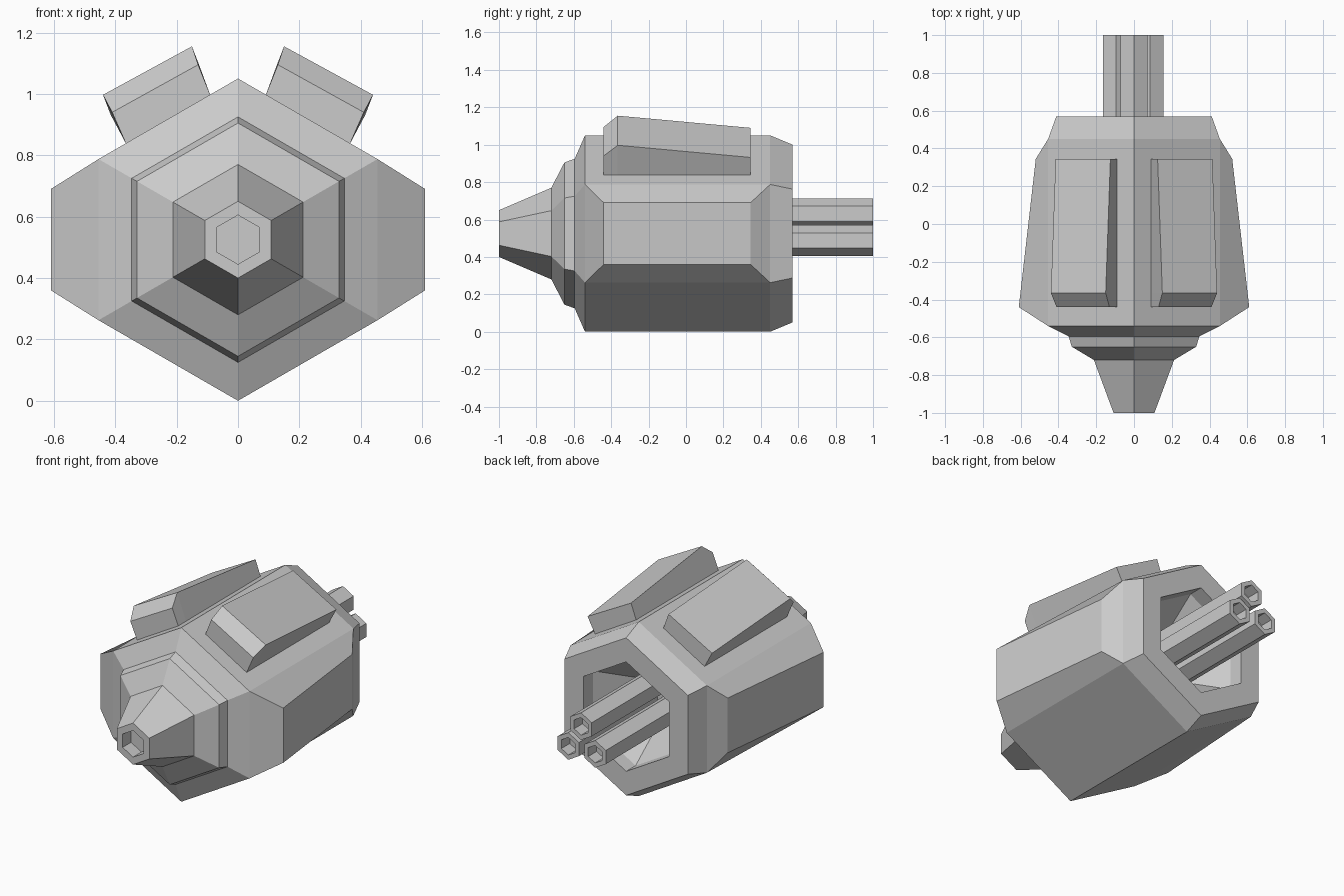
import bpy, bmesh
from math import sin, cos, pi
from mathutils import Vector

cube = bpy.data.objects.get("Cube")
if cube:
    bpy.data.objects.remove(cube, do_unlink=True)

grey = bpy.data.materials.new("light_grey")
grey.use_nodes = True
grey.diffuse_color = (0.6, 0.6, 0.6, 1)
grey.node_tree.nodes["Principled BSDF"].inputs["Base Color"].default_value = (0.6, 0.6, 0.6, 1)

AXIS_Z = 0.525


def finish(bm, name):
    bmesh.ops.recalc_face_normals(bm, faces=bm.faces)
    mesh = bpy.data.meshes.new(name)
    bm.to_mesh(mesh)
    bm.free()
    mesh.materials.append(grey)
    obj = bpy.data.objects.new(name, mesh)
    bpy.context.collection.objects.link(obj)
    return obj


def hex_loft(stations, cx, cz):
    """Skin hexagonal rings, given as (y, radius), and cap both ends."""
    bm = bmesh.new()
    rings = []
    for y, r in stations:
        rings.append([bm.verts.new((cx + r * sin(k * pi / 3), y, cz + r * cos(k * pi / 3)))
                      for k in range(6)])
    for a, b in zip(rings, rings[1:]):
        for k in range(6):
            n = (k + 1) % 6
            bm.faces.new((a[k], a[n], b[n], b[k]))
    bm.faces.new(rings[0])
    bm.faces.new(rings[-1])
    bmesh.ops.recalc_face_normals(bm, faces=bm.faces)
    return bm


# Hull: nose socket, stepped nose, main barrel, rear frame and rear cavity
HULL = [(-0.92, 0.08), (-1, 0.08), (-1, 0.125), (-0.72, 0.245), (-0.65, 0.38),
        (-0.595, 0.4), (-0.54, 0.525), (0.45, 0.525), (0.57, 0.475),
        (0.57, 0.33), (0.48, 0.33), (0.25, 0.15)]
hull = hex_loft(HULL, 0, AXIS_Z)

# Side bulges: inset the long side faces and push them out, wider at the front
hull.faces.ensure_lookup_table()
sides = [f for f in hull.faces
         if abs(f.normal.x) > 0.95 and f.calc_area() > 0.4]
bmesh.ops.inset_individual(hull, faces=sides, thickness=0.1)
for face in sides:
    for v in face.verts:
        front = v.co.y < 0
        out = 0.61 if front else 0.52
        v.co = Vector((out if v.co.x > 0 else -out,
                       -0.44 if front else 0.345,
                       AXIS_Z + (0.165 if v.co.z > AXIS_Z else -0.165)))
finish(hull, "hull")

# Roof pods: cross-sections of inner base, inner top, outer top, outer base
POD = [(-0.44, (0.09, 0.995), (0.13, 1.095), (0.41, 0.94), (0.365, 0.838)),
       (-0.365, (0.09, 0.995), (0.15, 1.155), (0.44, 0.997), (0.365, 0.838)),
       (0.345, (0.09, 0.995), (0.125, 1.09), (0.415, 0.932), (0.365, 0.838))]
for name, side in (("left_roof_pod", 1), ("right_roof_pod", -1)):
    bm = bmesh.new()
    rings = [[bm.verts.new((side * x, y, z)) for x, z in pts] for y, *pts in POD]
    for a, b in zip(rings, rings[1:]):
        for k in range(4):
            n = (k + 1) % 4
            bm.faces.new((a[k], a[n], b[n], b[k]))
    bm.faces.new(rings[0])
    bm.faces.new(rings[-1])
    finish(bm, name)

# Rear tubes: three hexagonal pipes with open ends
TUBE = [(0.92, 0.053), (1, 0.053), (1, 0.082), (0.22, 0.082)]
for name, x, z in (("upper_tube", 0, 0.63), ("left_tube", 0.085, 0.488),
                   ("right_tube", -0.094, 0.488)):
    finish(hex_loft(TUBE, x, z), name)
